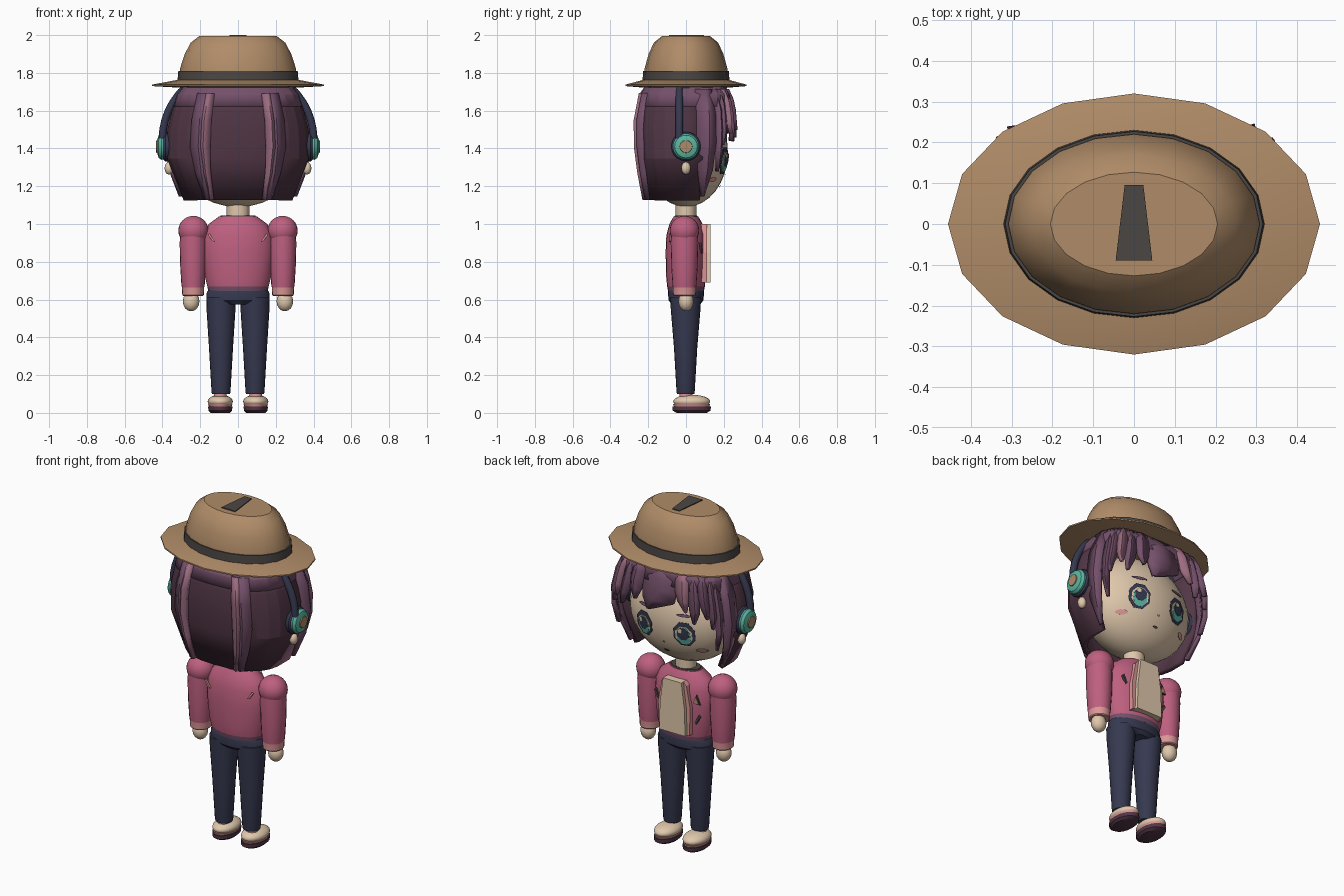
import bpy, bmesh, math
from mathutils import Vector

if "Cube" in bpy.data.objects:
    bpy.data.objects.remove(bpy.data.objects["Cube"])

# Palette, given as sRGB and stored linear
PALETTE = {"tan": "B08C68", "charcoal": "4A4643", "plum": "74506A", "dark_plum": "513645",
           "mauve": "9C6C80", "rose": "BE607F", "navy": "363950", "cream": "E0C8AC",
           "teal": "5AB5A0", "light_pink": "DC9696"}
MATS = {}
for name, code in PALETTE.items():
    srgb = [int(code[i:i + 2], 16) / 255 for i in (0, 2, 4)]
    col = [((c + 0.055) / 1.055) ** 2.4 for c in srgb] + [1]
    m = bpy.data.materials.new(name)
    m.use_nodes = True
    m.diffuse_color = col
    m.node_tree.nodes["Principled BSDF"].inputs["Base Color"].default_value = col
    MATS[name] = m


def finish(name, bm, mats, angle=35, thick=0):
    bmesh.ops.recalc_face_normals(bm, faces=bm.faces)
    me = bpy.data.meshes.new(name)
    bm.to_mesh(me)
    bm.free()
    for m in mats:
        me.materials.append(MATS[m])
    ob = bpy.data.objects.new(name, me)
    bpy.context.collection.objects.link(ob)
    if thick:
        mod = ob.modifiers.new("thickness", 'SOLIDIFY')
        mod.thickness, mod.offset = thick, 0
    if angle:
        bpy.ops.object.select_all(action='DESELECT')
        ob.select_set(True)
        bpy.context.view_layer.objects.active = ob
        bpy.ops.object.shade_smooth_by_angle(angle=math.radians(angle))
    return ob


def skin(name, rows, mats, closed=True, caps=True, **kw):
    """Join rows of points into a surface; mats is one name or one per band."""
    bm = bmesh.new()
    rows = [[bm.verts.new(p) for p in r] for r in rows]
    names = [mats] if isinstance(mats, str) else list(dict.fromkeys(mats))
    n = len(rows[0])
    for k, (a, b) in enumerate(zip(rows, rows[1:])):
        for i in range(n if closed else n - 1):
            j = (i + 1) % n
            f = bm.faces.new((a[i], a[j], b[j], b[i]))
            f.material_index = 0 if isinstance(mats, str) else names.index(mats[k])
    if caps:
        bm.faces.new(rows[0])
        f = bm.faces.new(rows[-1])
        f.material_index = 0 if isinstance(mats, str) else names.index(mats[-1])
    return finish(name, bm, names, **kw)


def loft(name, rings, mats, n=20, loc=(0, 0, 0), turn=0, **kw):
    """Stack ellipses (z, rx, ry)."""
    rows = [[(rx * math.cos(i * math.tau / n), ry * math.sin(i * math.tau / n), z)
             for i in range(n)] for z, rx, ry in rings]
    ob = skin(name, rows, mats, **kw)
    ob.location, ob.rotation_euler = loc, (0, turn, 0)
    return ob


def ball(name, loc, size, mat, seg=24):
    bm = bmesh.new()
    bmesh.ops.create_uvsphere(bm, u_segments=seg, v_segments=seg // 2, radius=1)
    for v in bm.verts:
        v.co = Vector(loc) + v.co * Vector(size)
    return finish(name, bm, [mat], angle=60)


# Hat
loft("hat_brim", [(1.72, .28, .2), (1.73, .456, .32), (1.738, .456, .32), (1.765, .31, .22)], "tan", n=16)
loft("hat_crown", [(1.74, .31, .222), (1.82, .308, .22), (1.9, .282, .198), (1.96, .25, .17), (1.995, .205, .127)], "tan")
loft("hat_band", [(1.762, .32, .23), (1.81, .316, .227)], "charcoal")
skin("hat_crease", [[(-.045, -.09, z), (.045, -.09, z), (.023, .095, z), (-.023, .095, z)]
                    for z in (1.993, 2)], "charcoal", angle=0)

# Head and face
HEAD, SIZE = Vector((0, 0, 1.38)), Vector((.335, .222, .29))
ball("head", HEAD, SIZE, "cream", 32)
loft("neck", [(1.02, .06, .055), (1.13, .06, .055)], "cream", n=16)


def face_y(x, z):
    return SIZE.y * math.sqrt(max(0, 1 - (x / SIZE.x) ** 2 - ((z - HEAD.z) / SIZE.z) ** 2))


def face_patch(name, x, z, w, h, mat, lift, n=8, spin=.5):
    """Thin polygon laid on the curved face."""
    bm = bmesh.new()
    mid = bm.verts.new((x, face_y(x, z) + lift, z))
    rim = []
    for i in range(n):
        t = (i + spin) * math.tau / n
        px, pz = x + w * math.cos(t), z + h * math.sin(t)
        rim.append(bm.verts.new((px, face_y(px, pz) + lift, pz)))
    for i in range(n):
        bm.faces.new((mid, rim[i - 1], rim[i]))
    finish(name, bm, [mat], angle=0, thick=.002)


for s, side in ((1, "left"), (-1, "right")):
    e = .13 * s
    face_patch(side + "_eye_outline", e, 1.335, .064, .076, "navy", .005)
    face_patch(side + "_eye_ground", e, 1.33, .05, .056, "cream", .008)
    face_patch(side + "_iris", e, 1.325, .04, .056, "teal", .011)
    face_patch(side + "_pupil", e, 1.34, .034, .038, "navy", .014)
    face_patch(side + "_eye_glint", e + .014, 1.36, .012, .014, "cream", .017)
    face_patch(side + "_eyebrow", e, 1.445, .045, .009, "plum", .006)
    face_patch(side + "_blush", .205 * s, 1.235, .03, .013, "light_pink", .006)
face_patch("nose", 0, 1.26, .008, .005, "light_pink", .005)
face_patch("mouth", 0, 1.2, .016, .006, "dark_plum", .005)

# Hair surface: height, half width, half depth
HAIR = [(1.735, .2, .14), (1.72, .28, .205), (1.68, .31, .232), (1.6, .335, .25),
        (1.5, .36, .258), (1.35, .362, .25), (1.13, .275, .205)]


def power(v, p):
    return math.copysign(abs(v) ** p, v)


def hair_point(deg, z, off=0):
    """Point on the hair; 0 degrees is the -y side, 90 is +x."""
    for (z0, x0, y0), (z1, x1, y1) in zip(HAIR, HAIR[1:]):
        if z >= z1:
            break
    t = (z - z0) / (z1 - z0)
    rx, ry = x0 + t * (x1 - x0) + off, y0 + t * (y1 - y0) + off
    a = math.radians(deg)
    c = -math.cos(a)
    p = .5 if c > 0 else .8
    return (rx * power(math.sin(a), p), ry * power(c, p) * (.95 if c > 0 else 1), z)


def lock(name, a0, a1, z0, z1, mat, off=.012, tip=.5, end=.08):
    """Ridged strand that tapers to a point."""
    rows = []
    for t, w in ((0, 1), (.25, 1), (.5, 1), (.75, .8), (1, end)):
        lo = a0 + (a1 - a0) * (1 - w) * tip
        hi = lo + (a1 - a0) * w
        z = z0 + (z1 - z0) * t
        rows.append([hair_point(lo, z, off), hair_point((lo + hi) / 2, z, off + .012), hair_point(hi, z, off)])
    skin(name, rows, mat, closed=False, caps=False, angle=20, thick=.02)


skin("hair_back", [[hair_point(a, z) for a in range(-98, 99, 14)] for z in (1.68, 1.6, 1.5, 1.35, 1.13)],
     "dark_plum", closed=False, caps=False, angle=15, thick=.03)
skin("hair_cap", [[hair_point(a, z, .008) for a in range(0, 360, 15)] for z in (1.735, 1.72, 1.68, 1.62)],
     "plum", caps=False, angle=15, thick=.02)

for s, side in ((1, "left"), (-1, "right")):
    lock(side + "_rear_lock", 18 * s, 37 * s, 1.69, 1.13, "plum", end=.4)
    lock(side + "_rear_streak", 19 * s, 26 * s, 1.69, 1.13, "mauve", off=.019, end=.3)
    lock(side + "_cheek_lock", 93 * s, 112 * s, 1.71, 1.15, "plum", end=.15, tip=.3)
    lock(side + "_cheek_streak", 114 * s, 126 * s, 1.71, 1.28, "plum", off=.004)

# Bangs across the forehead
EDGES = (122, 136, 149, 163, 174.5, 185.5, 197, 211, 224, 238)
TIPS = (1.42, 1.48, 1.44, 1.5, 1.46, 1.5, 1.44, 1.48, 1.42)
for i, z in enumerate(TIPS):
    lock("bang_%d" % (i + 1), EDGES[i], EDGES[i + 1], 1.71, z, "mauve" if i % 4 == 1 else "plum",
         off=.004 + .005 * (i % 2), tip=(.3, .7)[i % 2], end=.12)

# Headphones
cu = bpy.data.curves.new("headphone_band", 'CURVE')
cu.dimensions = '3D'
cu.bevel_depth, cu.bevel_resolution = .02, 2
sp = cu.splines.new('POLY')
sp.points.add(24)
for i, p in enumerate(sp.points):
    t = math.pi * i / 24
    p.co = (.4 * math.cos(t), -.035, 1.45 + .38 * math.sin(t), 1)
cu.materials.append(MATS["navy"])
bpy.context.collection.objects.link(bpy.data.objects.new("headphone_band", cu))

for s, side in ((1, "left"), (-1, "right")):
    spot, turn = (0, 0, 1.41), s * math.pi / 2
    loft(side + "_ear_cushion", [(.33, .07, .07), (.345, .078, .078), (.385, .078, .078), (.395, .07, .07)],
         "navy", loc=spot, turn=turn)
    loft(side + "_ear_cup", [(.38, .068, .068), (.405, .07, .07), (.42, .06, .06), (.428, .036, .036)],
         "teal", loc=spot, turn=turn)
    loft(side + "_cup_centre", [(.42, .036, .036), (.433, .032, .032)], "tan", loc=spot, turn=turn)
    ball(side + "_earring", (.365 * s, 0, 1.295), (.024, .025, .034), "cream", 12)

# Jacket
TORSO = [(.645, .158, .095), (.67, .162, .1), (.72, .175, .105), (.85, .189, .108),
         (.94, .184, .104), (1, .155, .088), (1.04, .1, .065)]
loft("jacket", TORSO, ["plum"] + ["rose"] * 5, n=24)
loft("collar", [(1.03, .1, .065), (1.046, .09, .058)], "charcoal")


def plate(name, pts, y, mat, depth=.008):
    skin(name, [[(x, y + d, z) for x, z in pts] for d in (0, depth)], mat, angle=0)


plate("shirt_front", [(-.085, .69), (.085, .69), (.08, .85), (.06, 1), (-.06, 1), (-.08, .85)], .085, "cream", .045)
for s, side in ((1, "left"), (-1, "right")):
    plate(side + "_lapel", [(s * x, z) for x, z in ((.08, .69), (.1, .69), (.105, .85), (.08, .98), (.06, 1), (.08, .85))],
          .075, "light_pink", .036)
    plate(side + "_back_patch", [(s * x, z) for x, z in ((.12, .905), (.135, .91), (.16, .945), (.15, .95))],
          -.09, "light_pink", .012)
    plate(side + "_stitch", [(s * x, z + (.09 if s > 0 else 0)) for x, z in ((.115, .765), (.125, .755), (.15, .8), (.14, .81))],
          .072, "charcoal", .014)
plate("badge_edge", [(-.152, .875), (-.104, .875), (-.128, .928)], .078, "charcoal", .009)
plate("badge", [(-.145, .88), (-.111, .88), (-.128, .917)], .083, "tan", .007)

# Arms, legs and shoes
for s, side in ((1, "left"), (-1, "right")):
    loft(side + "_sleeve", [(.62, .052, .056), (.625, .057, .06), (.665, .059, .062), (.68, .062, .064),
                            (.78, .068, .07), (.9, .071, .073), (.97, .066, .07)],
         ["light_pink"] * 2 + ["rose"] * 4, loc=(.238 * s, -.008, 0))
    ball(side + "_shoulder", (.236 * s, -.008, .965), (.08, .078, .078), "rose")
    ball(side + "_hand", (.248 * s, 0, .59), (.044, .04, .052), "cream", 16)
    loft(side + "_trouser_leg", [(.1, .047, .046), (.11, .05, .048), (.35, .064, .062), (.54, .076, .078), (.61, .078, .082)],
         "navy", loc=(.09 * s, -.002, 0))
    loft(side + "_ankle", [(.06, .034, .034), (.115, .034, .034)], "light_pink", n=12, loc=(.094 * s, 0, 0))
    ball(side + "_shoe", (.094 * s, .03, .06), (.067, .098, .036), "cream")
    loft(side + "_shoe_trim", [(.034, .06, .094), (.046, .064, .098)], "light_pink", loc=(.094 * s, .03, 0))
    loft(side + "_sole", [(0, .05, .08), (.012, .063, .1), (.034, .064, .102)], "dark_plum", loc=(.094 * s, .03, 0))
loft("trouser_hips", [(.575, .08, .075), (.595, .168, .092), (.64, .165, .096), (.652, .156, .093)], "navy", n=24)
